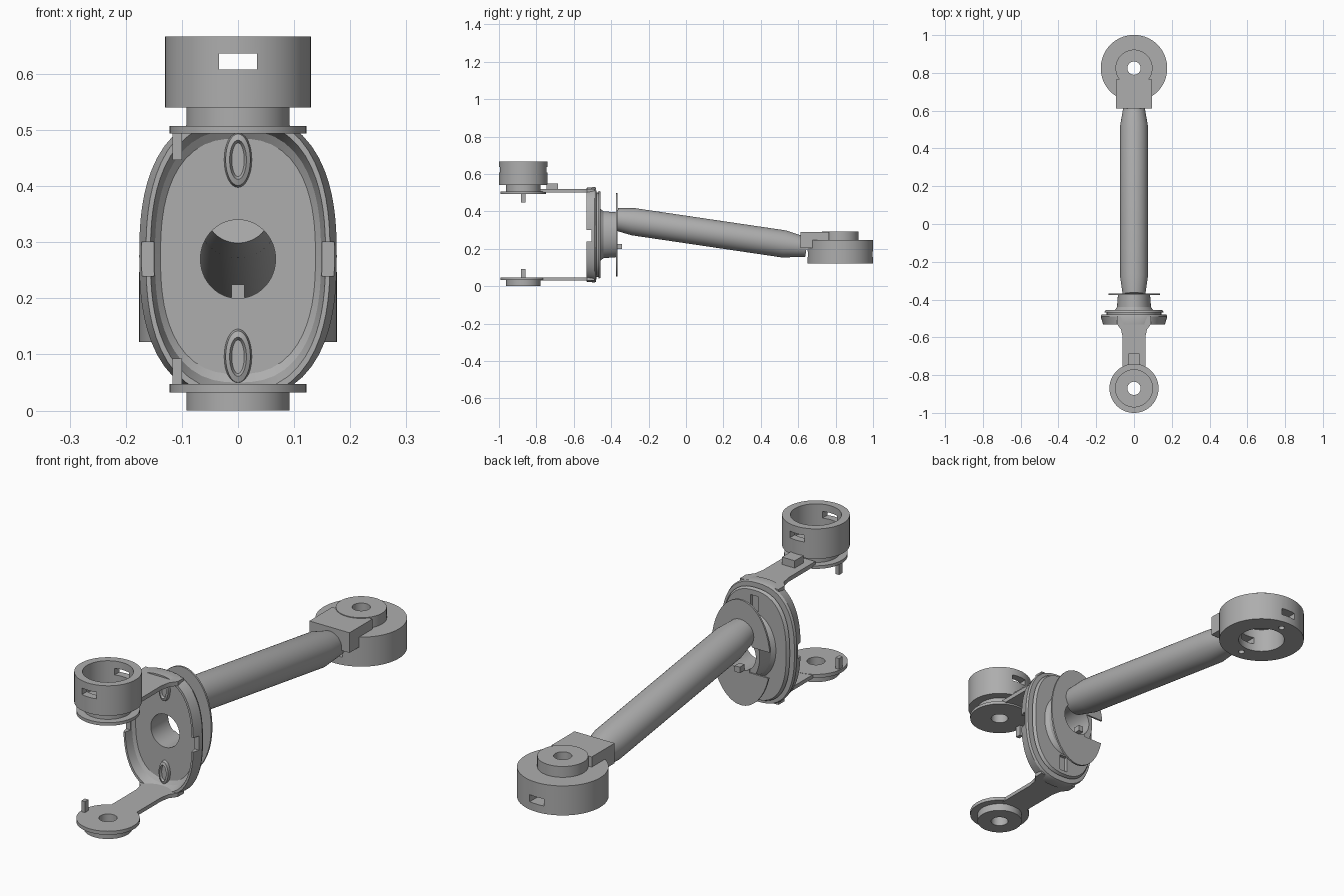
import bpy, bmesh, math
from mathutils import Vector

old = bpy.data.objects.get("Cube")
if old:
    bpy.data.objects.remove(old, do_unlink=True)

grey = bpy.data.materials.new("plain_grey")
grey.use_nodes = True
colour = (0.42, 0.42, 0.42, 1)
grey.diffuse_color = colour
grey.node_tree.nodes["Principled BSDF"].inputs["Base Color"].default_value = colour

SEG = 64
MID = 0.275    # height of the bracket centre
FRONT = -0.87  # y of the two front hubs
BACK = 0.825   # y of the rear hub


def finish(name, bm):
    bmesh.ops.recalc_face_normals(bm, faces=bm.faces)
    me = bpy.data.meshes.new(name)
    bm.to_mesh(me)
    bm.free()
    ob = bpy.data.objects.new(name, me)
    bpy.context.collection.objects.link(ob)
    me.materials.append(grey)
    return ob


def loft(name, rings, closed=True):
    """Skin equal-length rings; closed joins last to first, else the ends are capped."""
    bm = bmesh.new()
    rows = [[bm.verts.new(p) for p in ring] for ring in rings]
    n = len(rows[0])
    pairs = list(zip(rows, rows[1:])) + ([(rows[-1], rows[0])] if closed else [])
    for a, b in pairs:
        for i in range(n):
            j = (i + 1) % n
            bm.faces.new((a[i], a[j], b[j], b[i]))
    if not closed:
        bm.faces.new(rows[0])
        bm.faces.new(rows[-1])
    return finish(name, bm)


def lathe(name, y, profile, closed=True):
    angles = [2 * math.pi * i / SEG for i in range(SEG)]
    return loft(name, [[(r * math.cos(a), y + r * math.sin(a), z) for a in angles]
                       for r, z in profile], closed)


def oval(w, h, y, zc=MID, power=2.0):
    """Superellipse ring in the xz plane."""
    pts = []
    for i in range(SEG):
        a = 2 * math.pi * i / SEG
        c, s = math.cos(a), math.sin(a)
        k = (abs(c / w) ** power + abs(s / h) ** power) ** (-1 / power)
        pts.append((k * c, y, zc + k * s))
    return pts


def box(name, lo, hi):
    bm = bmesh.new()
    bmesh.ops.create_cube(bm, size=1)
    for v in bm.verts:
        v.co = [(a + b) / 2 + c * (b - a) for a, b, c in zip(lo, hi, v.co)]
    return finish(name, bm)


def cut(ob, cutter):
    mod = ob.modifiers.new("cut", "BOOLEAN")
    mod.operation = "DIFFERENCE"
    mod.solver = "EXACT"
    mod.object = cutter
    bpy.context.view_layer.objects.active = ob
    bpy.ops.object.modifier_apply(modifier=mod.name)
    bpy.data.objects.remove(cutter, do_unlink=True)


# Upper front hub: open cup on a flanged neck, with two windows
upper = lathe("upper_cup", FRONT, [
    (0.035, 0.494), (0.122, 0.494), (0.122, 0.507), (0.092, 0.507), (0.092, 0.54),
    (0.13, 0.54), (0.13, 0.667), (0.098, 0.667), (0.098, 0.55), (0.035, 0.55)])
cut(upper, box("cutter", (-0.034, FRONT - 0.2, 0.608), (0.034, FRONT + 0.2, 0.636)))

# Lower front hub
lathe("lower_hub", FRONT, [(0.035, 0), (0.092, 0), (0.092, 0.032),
                           (0.122, 0.032), (0.122, 0.047), (0.035, 0.047)])

# Locating pins and the small block on the upper arm
for name, z0, z1 in (("upper_pin", 0.447, 0.497), ("lower_pin", 0.045, 0.093)):
    box(name, (-0.117, FRONT - 0.012, z0), (-0.1, FRONT + 0.012, z1))
box("arm_block", (-0.03, -0.745, 0.51), (0.03, -0.685, 0.55))

# Arms that widen into the bracket
for name, z0, z1 in (("upper_arm", 0.501, 0.519), ("lower_arm", 0.03, 0.046)):
    half = [(0.06, -0.78), (0.06, -0.6), (0.068, -0.56), (0.09, -0.53), (0.09, -0.49)]
    outline = half + [(-x, y) for x, y in reversed(half)]
    loft(name, [[(x, y, z) for x, y in outline] for z in (z0, z1)], closed=False)

# Dished bracket with a central opening and a notch in each side of the rim
P = 2.5
W, H = 0.176, 0.255
bracket = loft("bracket", [
    oval(0.067, 0.07, -0.488, 0.27),
    oval(W - 0.038, H - 0.045, -0.488, power=P),
    oval(W - 0.028, H - 0.03, -0.498, power=P),
    oval(W - 0.02, H - 0.015, -0.533, power=P),
    oval(W - 0.012, H - 0.004, -0.533, power=P),
    oval(W, H, -0.49, power=P),
    oval(W - 0.004, H - 0.004, -0.48, power=P),
    oval(0.067, 0.07, -0.478, 0.27)])
for side in (-1, 1):
    xs = sorted((side * 0.13, side * 0.2))
    cut(bracket, box("cutter", (xs[0], -0.56, 0.24), (xs[1], -0.505, 0.3)))

# Raised oval bosses on the bracket face
for name, z in (("upper_boss", 0.447), ("lower_boss", 0.096)):
    loft(name, [oval(0.025, 0.05, -0.486, z), oval(0.022, 0.046, -0.5, z),
                oval(0.015, 0.035, -0.504, z), oval(0.011, 0.03, -0.495, z)], closed=False)

# Backing plate behind the bracket, with a narrower core in between
backing = loft("backing_plate", [
    oval(0.067, 0.07, -0.48, 0.27),
    oval(0.145, 0.225, -0.48, power=P), oval(0.145, 0.225, -0.469, power=P),
    oval(0.158, 0.236, -0.469, power=P), oval(0.15, 0.23, -0.456, power=P),
    oval(0.067, 0.07, -0.456, 0.27)])
for z in (0.447, 0.096):
    cut(backing, box("cutter", (-0.018, -0.47, z - 0.035), (0.018, -0.44, z + 0.035)))

# Hollow collar
loft("collar", [oval(0.067, 0.07, -0.46, 0.27), oval(0.105, 0.14, -0.46),
                oval(0.09, 0.125, -0.44), oval(0.085, 0.12, -0.372),
                oval(0.067, 0.07, -0.372, 0.27)])

# Thin guide plate, open on one side, with a small peg
guide = loft("guide_plate", [oval(0.067, 0.07, -0.375, 0.27), oval(0.137, 0.223, -0.375),
                             oval(0.137, 0.223, -0.367), oval(0.067, 0.07, -0.367, 0.27)])
cut(guide, box("cutter", (-0.2, -0.4, 0.2), (-0.04, -0.35, 0.31)))
box("guide_peg", (-0.012, -0.375, 0.2), (0.012, -0.343, 0.225))
box("guide_peg_foot", (-0.012, -0.375, 0.18), (0.012, -0.367, 0.225))

# Sloping tube with tapered ends
start, end = Vector((0, -0.372, 0.358)), Vector((0, 0.645, 0.208))
axis = (end - start).normalized()
up = axis.cross(Vector((1, 0, 0))).normalized()
rings = []
for t, r in ((0, 0.06), (0.09, 0.073), (0.88, 0.073), (1, 0.052)):
    c = start.lerp(end, t)
    rings.append([c + r * (math.cos(a) * Vector((1, 0, 0)) + math.sin(a) * up)
                  for a in (2 * math.pi * i / SEG for i in range(SEG))])
loft("tube", rings, closed=False)

# Block joining the tube to the rear hub
box("rear_block", (-0.094, 0.612, 0.205), (0.094, 0.715, 0.29))
box("rear_block_top", (-0.094, 0.71, 0.235), (0.094, 0.765, 0.29))

# Rear hub: cup open underneath with a round boss on top
rear = lathe("rear_cup", BACK, [
    (0.035, 0.293), (0.098, 0.293), (0.098, 0.247), (0.176, 0.247),
    (0.176, 0.122), (0.095, 0.122), (0.095, 0.225), (0.035, 0.225)])
cut(rear, box("cutter", (-0.034, BACK - 0.2, 0.155), (0.034, BACK + 0.2, 0.185)))
for dy in (-0.13, 0.13):
    cut(rear, lathe("cutter", BACK + dy, [(0.013, 0.1), (0.013, 0.14)], closed=False))

# Smooth the round surfaces and keep the edges sharp
bpy.ops.object.select_all(action="DESELECT")
for ob in bpy.context.scene.objects:
    if ob.type == "MESH" and grey.name in ob.data.materials:
        ob.select_set(True)
        bpy.context.view_layer.objects.active = ob
bpy.ops.object.shade_smooth_by_angle(angle=math.radians(30))
